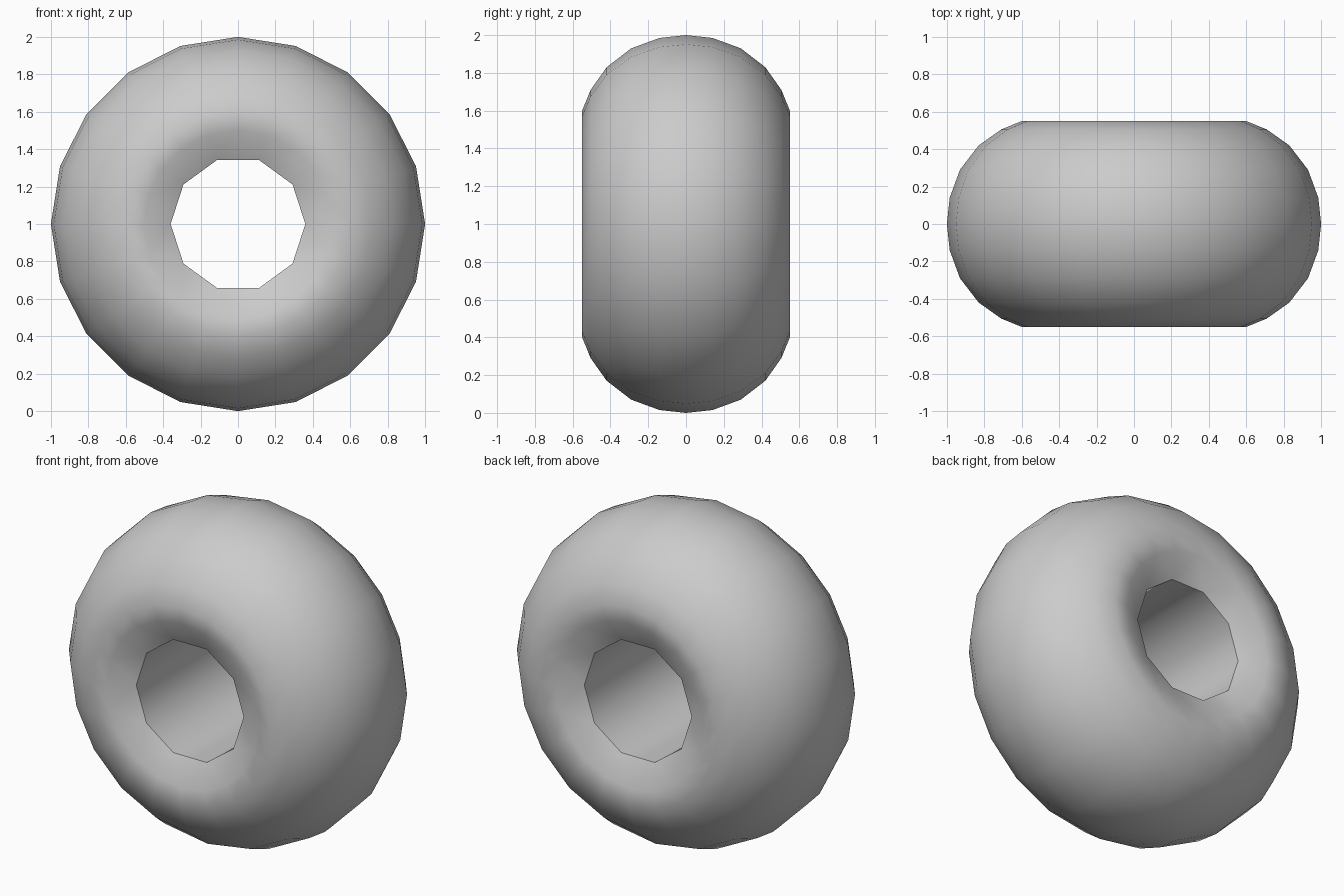
import bpy, bmesh
from math import cos, sin, pi, radians

if "Cube" in bpy.data.objects:
    bpy.data.objects.remove(bpy.data.objects["Cube"])

SIDES = 20          # around the outer body
HOLE_SIDES = 10     # around the bore

# outer profile from front face to back face: (radius, y)
half = [(0.60, 0.55), (0.71, 0.505), (0.83, 0.42), (0.93, 0.29), (0.985, 0.14)]
profile = [(r, -y) for r, y in half] + [(1.0, 0.0)] + [(r, y) for r, y in reversed(half)]

bm = bmesh.new()


def ring(radius, y, n):
    return [bm.verts.new((radius * cos(2 * pi * i / n), y, 1 + radius * sin(2 * pi * i / n)))
            for i in range(n)]


def join(a, b):
    n = len(a)
    for i in range(n):
        j = (i + 1) % n
        bm.faces.new((a[i], a[j], b[j], b[i]))


def join_half(a, b):
    """Join a ring to one with half as many points."""
    n, m = len(a), len(b)
    for i in range(m):
        k = (i + 1) % m
        p, q, r = a[2 * i], a[2 * i + 1], a[(2 * i + 2) % n]
        bm.faces.new((p, q, b[i]))
        bm.faces.new((q, r, b[k]))
        bm.faces.new((q, b[k], b[i]))


# rounded outer body
outer = [ring(r, y, SIDES) for r, y in profile]
for a, b in zip(outer, outer[1:]):
    join(a, b)

# chamfered rims and straight bore
bore = [ring(0.36, y, HOLE_SIDES) for y in (-0.46, 0.46)]
lip = [ring(0.50, y, SIDES) for y in (-0.54, 0.54)]
for face, edge, hole in zip((outer[0], outer[-1]), lip, bore):
    join(face, edge)
    join_half(edge, hole)
join(*bore)

bmesh.ops.recalc_face_normals(bm, faces=bm.faces)
mesh = bpy.data.meshes.new("bead")
bm.to_mesh(mesh)
bm.free()
bead = bpy.data.objects.new("bead", mesh)
bpy.context.collection.objects.link(bead)

# smooth shading
bpy.context.view_layer.objects.active = bead
bead.select_set(True)
bpy.ops.object.shade_smooth_by_angle(angle=radians(60))
